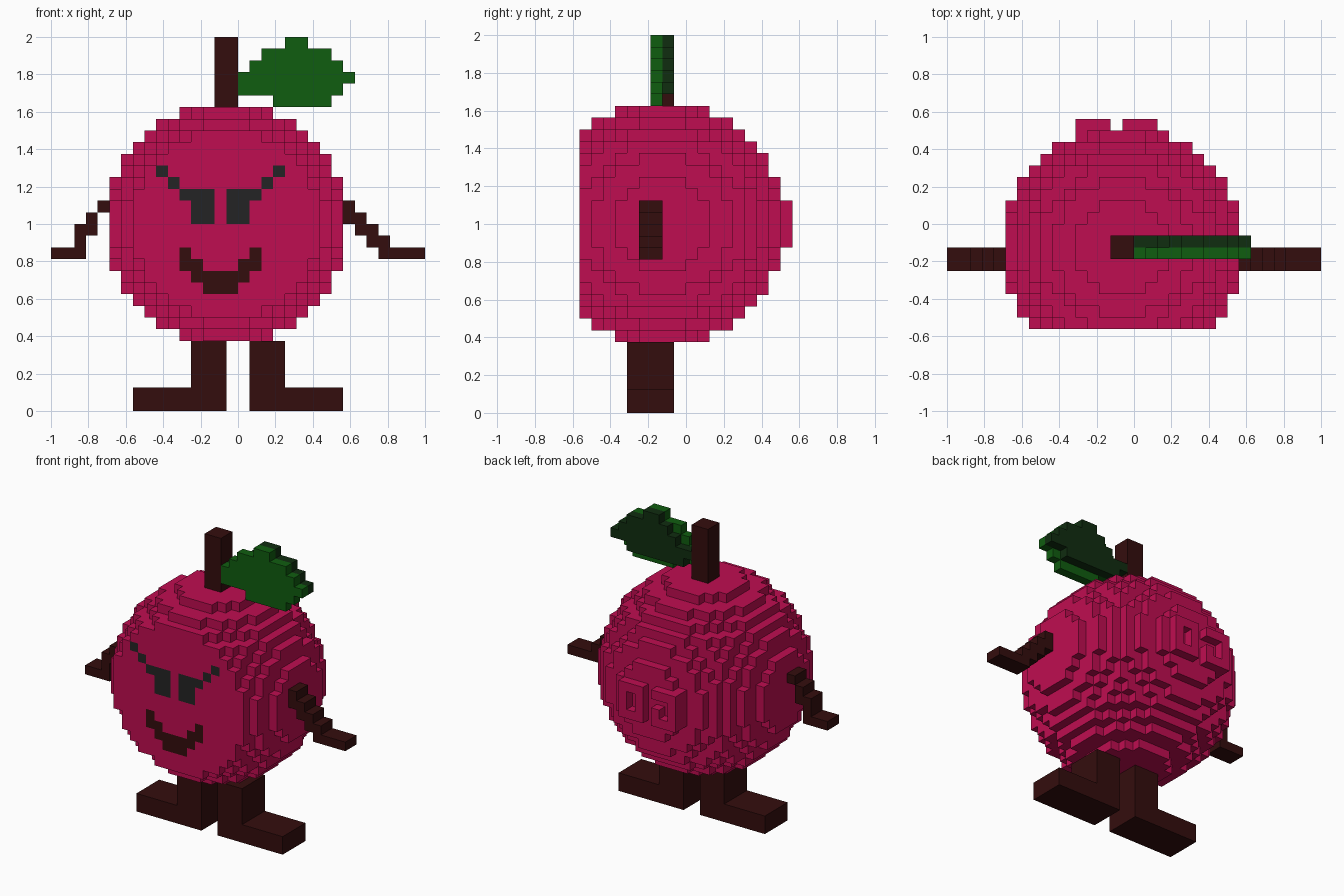
import bpy, bmesh
from mathutils import Vector

if "Cube" in bpy.data.objects:
    bpy.data.objects.remove(bpy.data.objects["Cube"], do_unlink=True)

U = 1 / 16  # edge of one block


def material(name, rgb):
    m = bpy.data.materials.new(name)
    m.use_nodes = True
    m.diffuse_color = (*rgb, 1)
    m.node_tree.nodes["Principled BSDF"].inputs["Base Color"].default_value = (*rgb, 1)
    return m


CRIMSON = material("crimson skin", (0.52, 0.004, 0.082))
BROWN = material("dark brown", (0.034, 0.004, 0.004))
BLACK = material("charcoal", (0.017, 0.017, 0.018))
GREEN = material("leaf green", (0.005, 0.110, 0.005))
DARK = material("deep green", (0.005, 0.026, 0.005))

# The four corners of a block face for each outward direction
SIDES = {
    (1, 0, 0): ((1, 0, 0), (1, 1, 0), (1, 1, 1), (1, 0, 1)),
    (-1, 0, 0): ((0, 0, 0), (0, 0, 1), (0, 1, 1), (0, 1, 0)),
    (0, 1, 0): ((0, 1, 0), (0, 1, 1), (1, 1, 1), (1, 1, 0)),
    (0, -1, 0): ((0, 0, 0), (1, 0, 0), (1, 0, 1), (0, 0, 1)),
    (0, 0, 1): ((0, 0, 1), (1, 0, 1), (1, 1, 1), (0, 1, 1)),
    (0, 0, -1): ((0, 0, 0), (0, 1, 0), (1, 1, 0), (1, 0, 0)),
}


def box(x0, x1, y0, y1, z0, z1):
    """Blocks between two corners, upper bounds excluded."""
    return {(x, y, z) for x in range(x0, x1) for y in range(y0, y1) for z in range(z0, z1)}


def blocks(name, cells, mats, rule=lambda cell, side: 0):
    """Skin a set of blocks, leaving out the faces between neighbours."""
    bm = bmesh.new()
    verts = {}
    for c in sorted(cells):
        for side, corners in SIDES.items():
            if tuple(a + b for a, b in zip(c, side)) in cells:
                continue
            loop = []
            for k in corners:
                p = tuple(a + b for a, b in zip(c, k))
                if p not in verts:
                    verts[p] = bm.verts.new(Vector(p) * U)
                loop.append(verts[p])
            bm.faces.new(loop).material_index = rule(c, side)
    mesh = bpy.data.meshes.new(name)
    bm.to_mesh(mesh)
    bm.free()
    for m in mats:
        mesh.materials.append(m)
    ob = bpy.data.objects.new(name, mesh)
    bpy.context.collection.objects.link(ob)
    return ob


# Round body, cut flat at the front
CX, CY, CZ = -1, -2, 16
body = {(x, y, z) for x, y, z in box(-11, 9, -9, 8, 6, 26)
        if (x + .5 - CX) ** 2 + (y + .5 - CY) ** 2 + (z + .5 - CZ) ** 2 < 106}

# Face pattern as (x, z) blocks, mirrored about the face centre
half_eyes = {(x, z) for x in (-4, -3) for z in (16, 17, 18)} | {(-5, 18), (-6, 19), (-7, 20)}
half_mouth = {(-5, 13), (-5, 12), (-4, 12), (-4, 11), (-3, 11), (-3, 10), (-2, 11), (-2, 10)}


def mirrored(half):
    return half | {(-4 - x, z) for x, z in half}


eyes, mouth = mirrored(half_eyes), mirrored(half_mouth)


def face_paint(cell, side):
    if side == (0, -1, 0) and cell[1] == -9:
        if (cell[0], cell[2]) in eyes:
            return 1
        if (cell[0], cell[2]) in mouth:
            return 2
    return 0


blocks("body", body, [CRIMSON, BLACK, BROWN], face_paint)

# Raised ring and bracket on the back
blocks("back_ring", box(-1, 2, 8, 9, 14, 18) - box(0, 1, 8, 9, 15, 17), [CRIMSON])
blocks("back_bracket", box(-5, -2, 8, 9, 14, 18) - box(-4, -3, 8, 9, 15, 17)
       - box(-3, -2, 8, 9, 16, 17), [CRIMSON])

# Legs with long feet
blocks("right_leg", box(-4, -1, -5, -1, 0, 6) | box(-9, -1, -5, -1, 0, 2), [BROWN])
blocks("left_leg", box(1, 4, -5, -1, 0, 6) | box(1, 9, -5, -1, 0, 2), [BROWN])

# Stepped arms: (x start, x end, z start, z end)
arms = {
    "left_arm": [(9, 10, 16, 18), (10, 11, 15, 17), (11, 12, 14, 16), (12, 13, 13, 15), (13, 16, 13, 14)],
    "right_arm": [(-12, -11, 17, 18), (-13, -12, 15, 17), (-14, -13, 13, 16), (-16, -14, 13, 14)],
}
for name, steps in arms.items():
    blocks(name, set().union(*(box(a, b, -4, -2, c, d) for a, b, c, d in steps)), [BROWN])

# Stem
blocks("stem", box(-2, 0, -3, -1, 26, 32), [BROWN])


# Leaf in two layers, as row: (x start, x end)
def leaf(name, rows, y, mat):
    blocks(name, set().union(*(box(a, b, y, y + 1, z, z + 1) for z, (a, b) in rows.items())), [mat])


leaf("leaf_front", {31: (4, 6), 30: (2, 8), 29: (1, 9), 28: (0, 10), 27: (0, 9), 26: (3, 8)}, -3, GREEN)
leaf("leaf_back", {31: (4, 6), 30: (3, 8), 29: (2, 9), 28: (0, 10), 27: (1, 8)}, -2, DARK)
